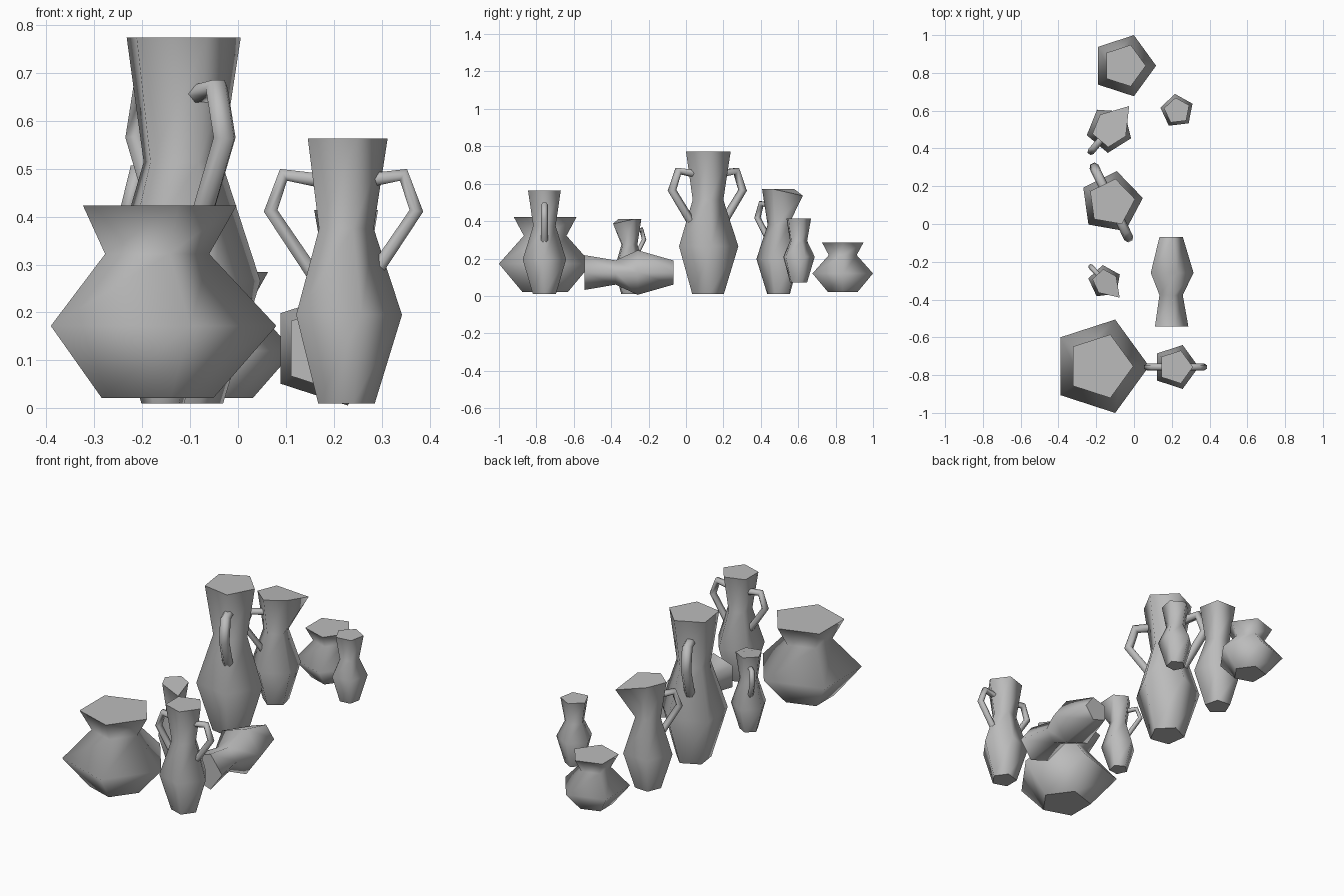
import bpy, bmesh, math
from mathutils import Matrix, Vector

if "Cube" in bpy.data.objects:
    bpy.data.objects.remove(bpy.data.objects["Cube"])

clay = bpy.data.materials.new("grey_clay")
clay.use_nodes = True
GREY = (0.5, 0.5, 0.5, 1)
clay.diffuse_color = GREY
clay.node_tree.nodes["Principled BSDF"].inputs["Base Color"].default_value = GREY

SIDES = 5
# Profiles: (radius, height) from base to rim
POT = [(.129, 0), (.26, .15), (.12, .30), (.177, .401)]
TALL = [(.065, 0), (.122, .185), (.063, .365), (.092, .553)]
SQUAT = [(.049, 0), (.09, .137), (.049, .222), (.0705, .342)]
# Handle path: (distance from axis, height)
HANDLE = [(.055, .466), (.125, .477), (.152, .402), (.06, .265)]


def add_object(bm, name, place):
    bmesh.ops.recalc_face_normals(bm, faces=bm.faces[:])
    mesh = bpy.data.meshes.new(name)
    bm.to_mesh(mesh)
    bm.free()
    mesh.materials.append(clay)
    obj = bpy.data.objects.new(name, mesh)
    obj.matrix_world = place
    bpy.context.collection.objects.link(obj)


def skin(bm, rings):
    """Join rings of vertices with smooth sides and flat caps."""
    for low, high in zip(rings, rings[1:]):
        n = len(low)
        for i in range(n):
            j = (i + 1) % n
            bm.faces.new((low[i], low[j], high[j], high[i])).smooth = True
    for ring in (rings[0], rings[-1]):
        cap = bm.faces.new(ring)
        for edge in cap.edges:
            edge.smooth = False


def body(name, profile, place, spout=False):
    bm = bmesh.new()
    rings = []
    for r, z in profile:
        turns = [2 * math.pi * i / SIDES for i in range(SIDES)]
        rings.append([bm.verts.new((r * math.cos(a), r * math.sin(a), z)) for a in turns])
    # Pull one rim corner out and down into a pouring lip
    if spout:
        rings[-1][0].co += Vector((.068, 0, -.035))
    skin(bm, rings)
    add_object(bm, name, place)


def handle(name, place):
    bm = bmesh.new()
    path = [Vector((r, 0, z)) for r, z in HANDLE]
    rings = []
    for k, p in enumerate(path):
        before = path[max(k - 1, 0)]
        after = path[min(k + 1, len(path) - 1)]
        along = ((p - before).normalized() + (after - p).normalized()).normalized()
        across = along.cross(Vector((0, 1, 0)))
        ring = []
        for i in range(6):
            a = math.pi * i / 3
            ring.append(bm.verts.new(p + across * .0165 * math.sin(a)
                                     + Vector((0, .0185 * math.cos(a), 0))))
        rings.append(ring)
    skin(bm, rings)
    add_object(bm, name, place)


def vessel(name, profile, spot, turn=0, size=1, tip=0, spout=False, handles=()):
    place = (Matrix.Translation(spot) @ Matrix.Rotation(math.radians(tip), 4, 'X')
             @ Matrix.Rotation(math.radians(turn), 4, 'Z') @ Matrix.Scale(size, 4))
    body(name, profile, place, spout)
    for n, angle in enumerate(handles, 1):
        handle(f"{name}_handle_{n}", place @ Matrix.Rotation(math.radians(angle), 4, 'Z'))


# Wide pots
vessel("large_pot", POT, (-.18, -.753, .022))
vessel("small_pot", POT, (-.053, .838, .022), size=.654)

# Two-handled vases
vessel("small_amphora", TALL, (.22, -.757, .01), handles=(0, 180))
vessel("large_amphora", TALL, (-.12, .114, .01), turn=-64, size=1.38, handles=(0, 180))

# Pitchers with a spout and one handle
vessel("large_pitcher", TALL, (-.13, .5, .01), turn=50, size=1.015, spout=True, handles=(180,))
vessel("small_pitcher", TALL, (-.155, -.305, .01), turn=-47, size=.725, spout=True, handles=(180,))

# Plain vases, one standing and one lying down
vessel("standing_vase", SQUAT, (.228, .599, .072), turn=25)
vessel("lying_vase", SQUAT, (.19, -.068, .125), tip=90, size=1.39)
